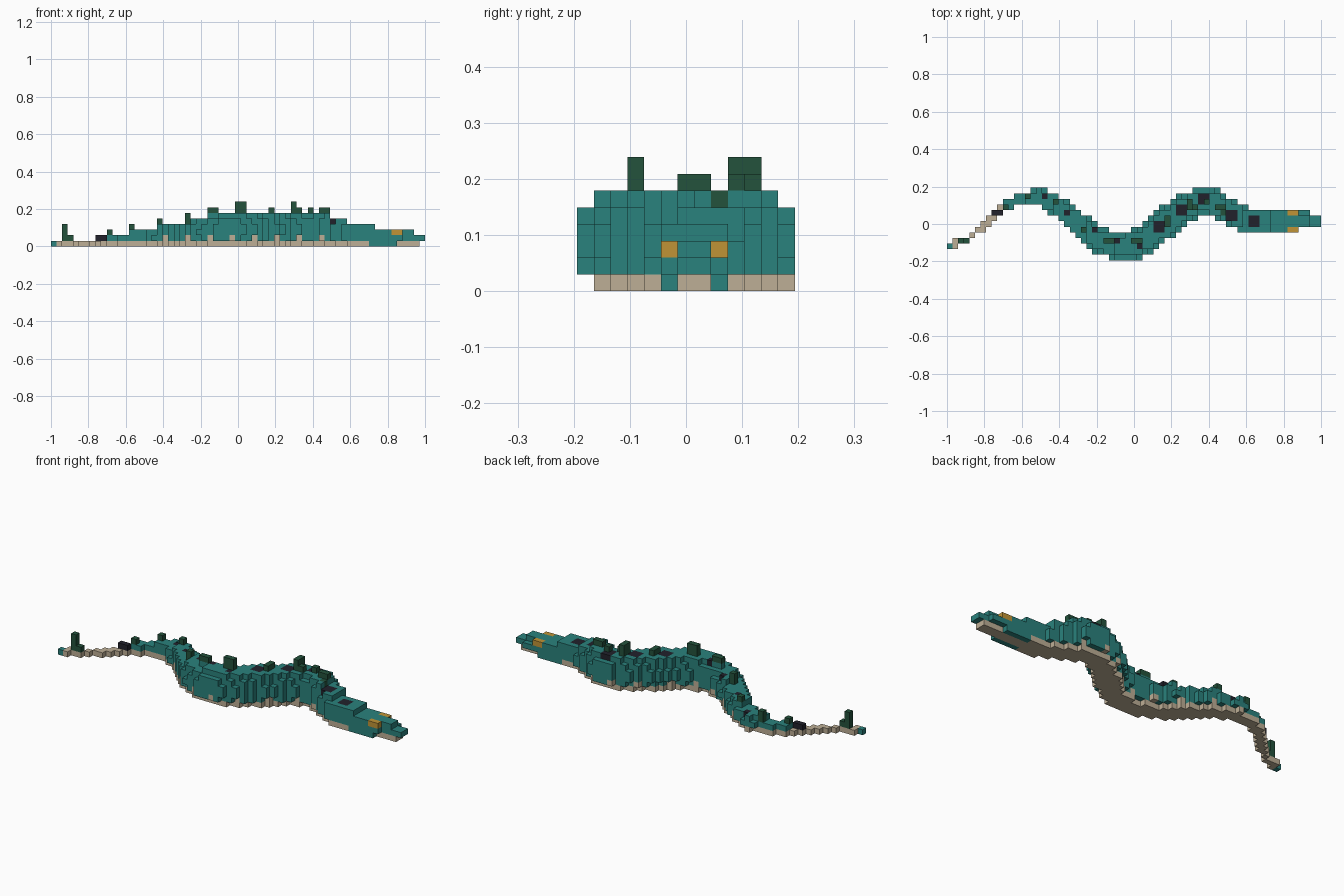
import bpy
import math

cube = bpy.data.objects.get("Cube")
if cube:
    bpy.data.objects.remove(cube, do_unlink=True)

NX, NY, NZ = 67, 13, 8
S = 2 / NX                      # edge of one block
cells = {}                      # (i, j, k) -> part name

COLOURS = {
    "teal": (0.023, 0.223, 0.205),
    "sand": (0.515, 0.43, 0.305),
    "dark green": (0.017, 0.084, 0.045),
    "near black": (0.015, 0.015, 0.024),
    "gold": (0.527, 0.296, 0.037),
}
PARTS = {"body": "teal", "head": "teal", "belly": "sand",
         "back_fins": "dark green", "back_spots": "near black", "eyes": "gold"}


def lerp(points, x):
    """Piecewise linear value at x."""
    for (x0, y0), (x1, y1) in zip(points, points[1:]):
        if x <= x1:
            return y0 + (y1 - y0) * max(0, x - x0) / (x1 - x0)
    return points[-1][1]


def fill(part, i_range, j_range, k_range):
    for i in i_range:
        for j in j_range:
            for k in k_range:
                cells[i, j, k] = part


def span(a, b):
    return range(a, b + 1)


def top_of(i, j):
    return max((k for k in range(NZ) if (i, j, k) in cells), default=-1)


def support(i, j, k_top):
    """Fill the gap under a block that sits on the back."""
    for k in range(k_top):
        cells.setdefault((i, j, k), "belly" if k == 0 else "body")


# Winding centre line, in world units
PATH = [(-1, -0.12), (-0.9, -0.09), (-0.8, 0.0), (-0.7, 0.085), (-0.6, 0.135),
        (-0.5, 0.145), (-0.4, 0.09), (-0.3, 0.0), (-0.2, -0.08), (-0.1, -0.118),
        (0, -0.11), (0.1, -0.06), (0.2, 0.035), (0.3, 0.1), (0.37, 0.12),
        (0.43, 0.11), (0.5, 0.07), (0.6, 0.02), (0.72, 0.015)]
# Half width in blocks, and height in blocks up to each column
WIDTH = [(-1, 0.6), (-0.75, 0.65), (-0.6, 1.2), (-0.4, 1.8), (-0.2, 2.3),
         (0, 2.55), (0.4, 2.55), (0.55, 2.2), (0.75, 2.1)]
STEPS = [(10, 1), (14, 2), (19, 3), (25, 4), (30, 5), (50, 6), (53, 5), (58, 4)]

samples = []
for n in range(345):
    x = -1 + n * 0.005
    samples.append(((x + 1) / S, lerp(PATH, x) / S + NY / 2, lerp(WIDTH, x)))

# Body: rounded cross-section swept along the path
for i in range(58):
    height = next(h for limit, h in STEPS if i < limit)
    for j in range(NY):
        near = min(samples, key=lambda s: (s[0] - i - 0.5) ** 2 + (s[1] - j - 0.5) ** 2)
        dist = math.hypot(near[0] - i - 0.5, near[1] - j - 0.5)
        for k in range(height):
            u = (2 * k + 1) / height - 1
            if dist <= near[2] * math.sqrt(1 - 0.7 * u * u):
                bump = k == 1 and height > 3 and i % 4 == 0 and i < 52
                cells[i, j, k] = "belly" if k == 0 or bump else "body"
cells[0, 2, 0] = "body"

# Head: jaw, cheeks, brow, snout and eyes
fill("belly", span(53, 65), span(6, 7), [0])
fill("head", span(57, 61), (5, 8), [0])
fill("head", span(55, 62), span(5, 8), span(1, 2))
fill("head", span(63, 64), span(6, 8), [1])
fill("head", span(63, 64), span(6, 7), [2])
fill("head", span(65, 66), span(6, 7), [1])
fill("head", span(53, 57), span(6, 7), [3])
fill("eyes", span(61, 62), (5, 8), [2])

# Dark spots set into the top of the back: column, row, size
for i, j, size in [(17, 11, 1), (21, 8, 1), (26, 5, 1), (30, 3, 1), (34, 2, 1),
                   (37, 5, 2), (41, 8, 2), (45, 10, 2), (50, 7, 2), (54, 6, 2)]:
    for a in range(i, i + size):
        for b in range(j, j + size):
            if top_of(a, b) >= 0:
                cells[a, b, top_of(a, b)] = "back_spots"
for i in (8, 9):
    support(i, 8, 1)
    cells[i, 8, 1] = "back_spots"

# Fins standing on the back: columns, rows, lowest and highest layer
FINS = [((2,), (3,), 1, 3), ((3,), (3,), 1, 1), ((10,), (9,), 2, 2),
        ((14,), (11,), 2, 3), ((19,), (10,), 4, 4), ((24,), (5,), 4, 5),
        ((28, 29), (3,), 6, 6), ((33, 34), (3,), 6, 7), ((39,), (6, 7), 6, 6),
        ((43,), (9, 10), 6, 7), ((44,), (9,), 6, 6), ((46,), (10,), 6, 6),
        ((48, 49), (9,), 6, 6), ((49,), (8,), 5, 5)]
for columns, rows, low, high in FINS:
    for i in columns:
        for j in rows:
            support(i, j, low)
            fill("back_fins", [i], [j], span(low, high))

# Materials
materials = {}
for name, rgb in COLOURS.items():
    mat = bpy.data.materials.new(name)
    mat.use_nodes = True
    mat.diffuse_color = (*rgb, 1)
    mat.node_tree.nodes["Principled BSDF"].inputs["Base Color"].default_value = (*rgb, 1)
    materials[name] = mat

# One mesh per part, made of the exposed block sides
for part, colour in PARTS.items():
    verts, index, faces = [], {}, []
    for cell in [c for c, p in cells.items() if p == part]:
        for axis in range(3):
            for side in (0, 1):
                beside = list(cell)
                beside[axis] += 2 * side - 1
                if tuple(beside) in cells:
                    continue
                corners = [(0, 0), (1, 0), (1, 1), (0, 1)]
                face = []
                for a, b in corners if side else reversed(corners):
                    p = list(cell)
                    p[axis] += side
                    p[(axis + 1) % 3] += a
                    p[(axis + 2) % 3] += b
                    p = tuple(p)
                    if p not in index:
                        index[p] = len(verts)
                        verts.append(((p[0] - NX / 2) * S, (p[1] - NY / 2) * S, p[2] * S))
                    face.append(index[p])
                faces.append(face)
    mesh = bpy.data.meshes.new(part)
    mesh.from_pydata(verts, [], faces)
    mesh.materials.append(materials[colour])
    bpy.context.collection.objects.link(bpy.data.objects.new(part, mesh))
